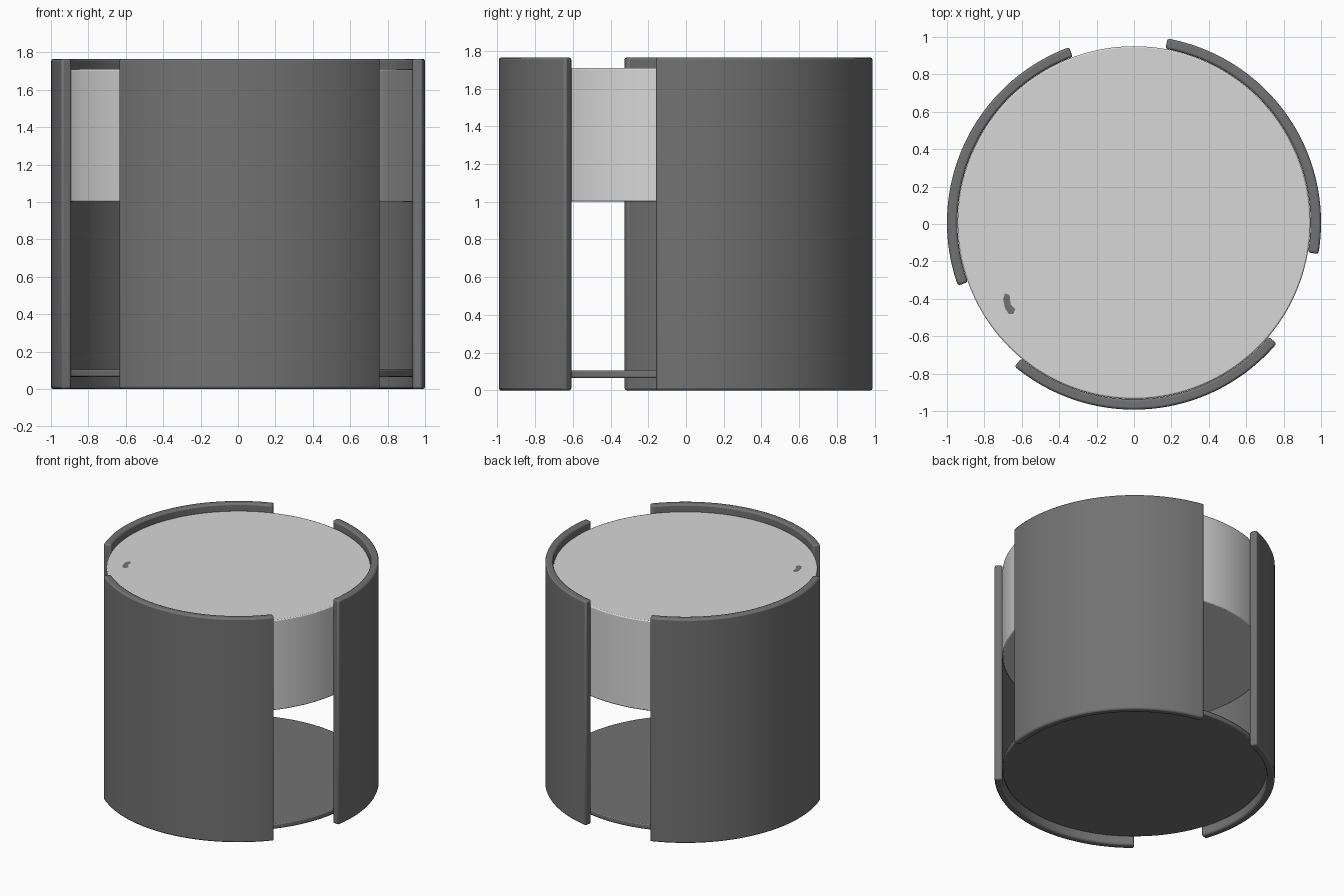
import bpy, bmesh, math

if "Cube" in bpy.data.objects:
    bpy.data.objects.remove(bpy.data.objects["Cube"])

CY = 0.0075  # ring centre, so the bounding box is centred


def material(name, v):
    m = bpy.data.materials.new(name)
    m.diffuse_color = (v, v, v, 1)
    m.use_nodes = True
    m.node_tree.nodes["Principled BSDF"].inputs["Base Color"].default_value = m.diffuse_color
    return m


dark = material("dark_grey", 0.17)
light = material("light_grey", 0.68)


def finish(bm, name, mat, bevel=0.0):
    bmesh.ops.recalc_face_normals(bm, faces=bm.faces[:])
    me = bpy.data.meshes.new(name)
    bm.to_mesh(me)
    bm.free()
    ob = bpy.data.objects.new(name, me)
    bpy.context.collection.objects.link(ob)
    me.materials.append(mat)
    bpy.ops.object.select_all(action='DESELECT')
    ob.select_set(True)
    bpy.context.view_layer.objects.active = ob
    bpy.ops.object.shade_smooth_by_angle(angle=math.radians(35))
    if bevel:
        b = ob.modifiers.new("rounded_edges", 'BEVEL')
        b.width = bevel
        b.segments = 2
        b.limit_method = 'ANGLE'
        b.angle_limit = math.radians(40)
    return ob


def disc(name, mat, radius, z0, z1, bevel):
    bm = bmesh.new()
    bmesh.ops.create_cone(bm, cap_ends=True, segments=128,
                          radius1=radius, radius2=radius, depth=z1 - z0)
    bmesh.ops.translate(bm, verts=bm.verts[:], vec=(0, CY, (z0 + z1) / 2))
    finish(bm, name, mat, bevel)


def curved_panel(name, mid, half, r0, r1, z0, z1, n=48):
    bm = bmesh.new()
    rows = []
    for i in range(n + 1):
        a = math.radians(mid - half + 2 * half * i / n)
        rows.append([bm.verts.new((r * math.cos(a), CY + r * math.sin(a), z))
                     for r, z in ((r0, z0), (r1, z0), (r1, z1), (r0, z1))])
    for p, q in zip(rows, rows[1:]):
        for k in range(4):
            j = (k + 1) % 4
            bm.faces.new((p[k], p[j], q[j], q[k]))
    bm.faces.new(rows[0])
    bm.faces.new(rows[-1][::-1])
    finish(bm, name, dark, 0.012)


# Three curved side panels, 120 degrees apart
for name, mid in (("right_panel", 35), ("left_panel", 155), ("front_panel", 275)):
    curved_panel(name, mid, 44.7, 0.944, 1.0, 0.0, 1.765)

# Thick light top and thin dark shelf at the bottom
disc("top_drum", light, 0.943, 1.0, 1.71, 0.008)
disc("bottom_shelf", dark, 0.943, 0.065, 0.105, 0.008)

# Small dark mark lying on the top
bm = bmesh.new()
outline = [(-.69, -.37), (-.70, -.40), (-.69, -.45), (-.67, -.48),
           (-.645, -.48), (-.635, -.455), (-.66, -.43), (-.665, -.38)]
bm.faces.new([bm.verts.new((x, y, 1.711)) for x, y in outline])
finish(bm, "top_mark", dark)
